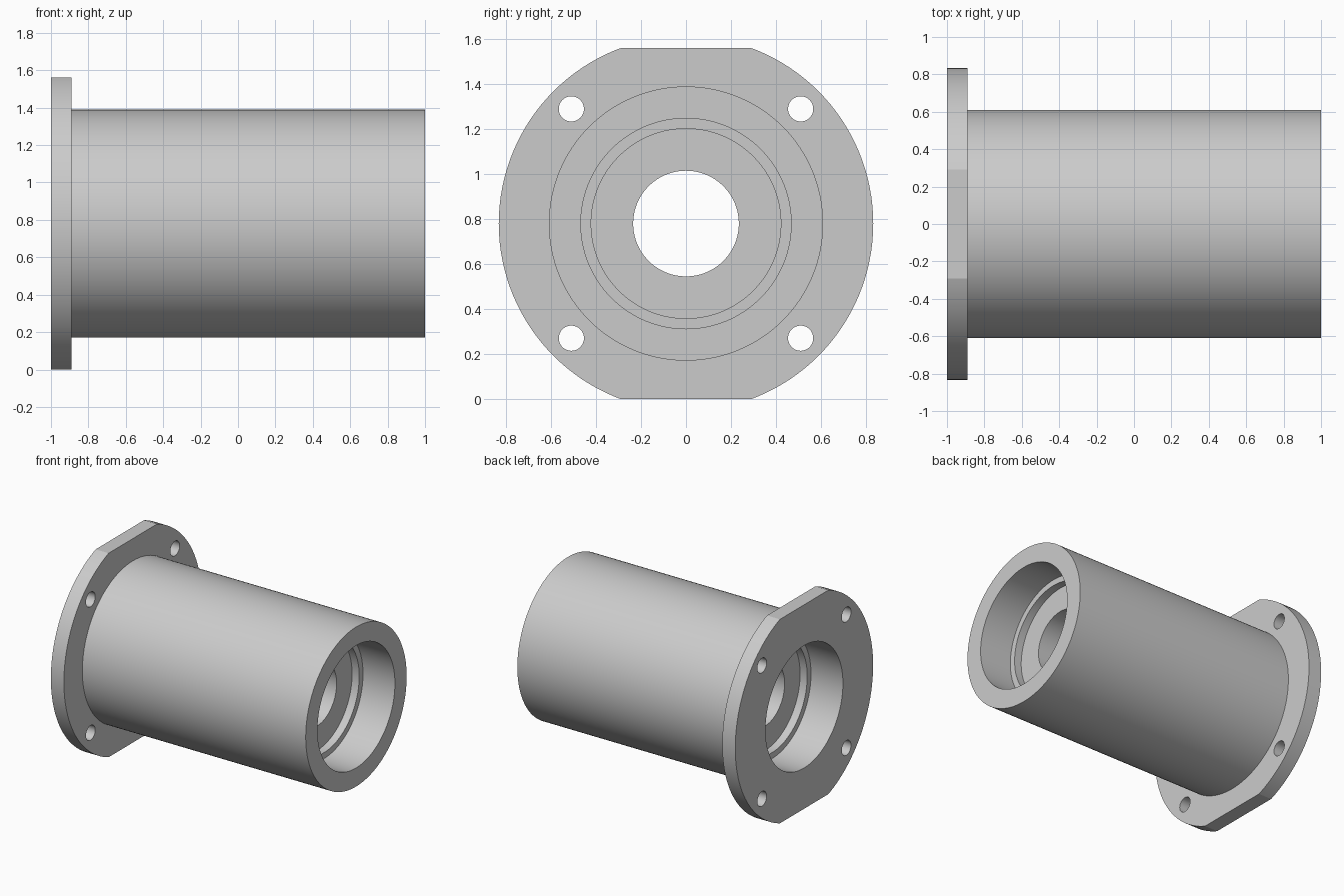
import bpy
import bmesh
import math
from mathutils import Matrix, Vector

if "Cube" in bpy.data.objects:
    bpy.data.objects.remove(bpy.data.objects["Cube"], do_unlink=True)

AXIS_Z = 0.78        # height of the centre line
FLANGE_R = 0.833
TUBE_R = 0.61
BORE_R = 0.468       # wide pocket at each end
STEP_R = 0.422       # shallow step behind the pocket
HOLE_R = 0.235       # central through hole
BORE_X, STEP_X = 0.73, 0.67
FLANGE_X = -0.89
BOLT = 0.51          # bolt offset in y and z
SEGMENTS = 128

steel = bpy.data.materials.new("grey_metal")
steel.use_nodes = True
steel.diffuse_color = (0.6, 0.6, 0.6, 1)
steel.node_tree.nodes["Principled BSDF"].inputs["Base Color"].default_value = (0.6, 0.6, 0.6, 1)


def make_object(name, bm):
    bmesh.ops.recalc_face_normals(bm, faces=bm.faces)
    mesh = bpy.data.meshes.new(name)
    bm.to_mesh(mesh)
    bm.free()
    mesh.materials.append(steel)
    obj = bpy.data.objects.new(name, mesh)
    bpy.context.collection.objects.link(obj)
    return obj


def lathe(name, profile):
    """Turn a closed (x, radius) profile around the centre line."""
    bm = bmesh.new()
    rings = []
    for x, r in profile:
        ring = []
        for i in range(SEGMENTS):
            a = math.tau * i / SEGMENTS
            ring.append(bm.verts.new((x, r * math.cos(a), AXIS_Z + r * math.sin(a))))
        rings.append(ring)
    for k, ring in enumerate(rings):
        after = rings[(k + 1) % len(rings)]
        for i in range(SEGMENTS):
            j = (i + 1) % SEGMENTS
            bm.faces.new((ring[i], ring[j], after[j], after[i]))
    return make_object(name, bm)


def cut(target, cutter):
    cutter.hide_render = True
    mod = target.modifiers.new("cut", 'BOOLEAN')
    mod.operation = 'DIFFERENCE'
    mod.solver = 'EXACT'
    mod.object = cutter
    bpy.context.view_layer.objects.active = target
    bpy.ops.object.modifier_apply(modifier=mod.name)
    bpy.data.objects.remove(cutter, do_unlink=True)


# Flanged sleeve with matching stepped pockets at both ends
sleeve = lathe("flanged_sleeve", [
    (-1, FLANGE_R), (FLANGE_X, FLANGE_R), (FLANGE_X, TUBE_R), (1, TUBE_R),
    (1, BORE_R), (BORE_X, BORE_R), (BORE_X, STEP_R), (STEP_X, STEP_R),
    (STEP_X, HOLE_R), (-STEP_X, HOLE_R),
    (-STEP_X, STEP_R), (-BORE_X, STEP_R), (-BORE_X, BORE_R), (-1, BORE_R),
])

# Flats on the top and bottom of the flange, and four bolt holes
for side in (-1, 1):
    bm = bmesh.new()
    centre = Vector((-0.95, 0, AXIS_Z + side * (AXIS_Z + 0.1)))
    bmesh.ops.create_cube(bm, size=1, matrix=Matrix.Translation(centre)
                          @ Matrix.Diagonal((0.4, 1.4, 0.2, 1)))
    cut(sleeve, make_object("flat_cutter", bm))
    for side_y in (-1, 1):
        bm = bmesh.new()
        centre = Vector((-0.95, side_y * BOLT, AXIS_Z + side * BOLT))
        bmesh.ops.create_cone(bm, cap_ends=True, segments=48, radius1=0.056,
                              radius2=0.056, depth=0.4,
                              matrix=Matrix.Translation(centre)
                              @ Matrix.Rotation(math.pi / 2, 4, 'Y'))
        cut(sleeve, make_object("bolt_cutter", bm))

# Smooth turned surfaces, crisp edges
bpy.ops.object.select_all(action='DESELECT')
sleeve.select_set(True)
bpy.context.view_layer.objects.active = sleeve
bpy.ops.object.shade_smooth_by_angle(angle=math.radians(20))
